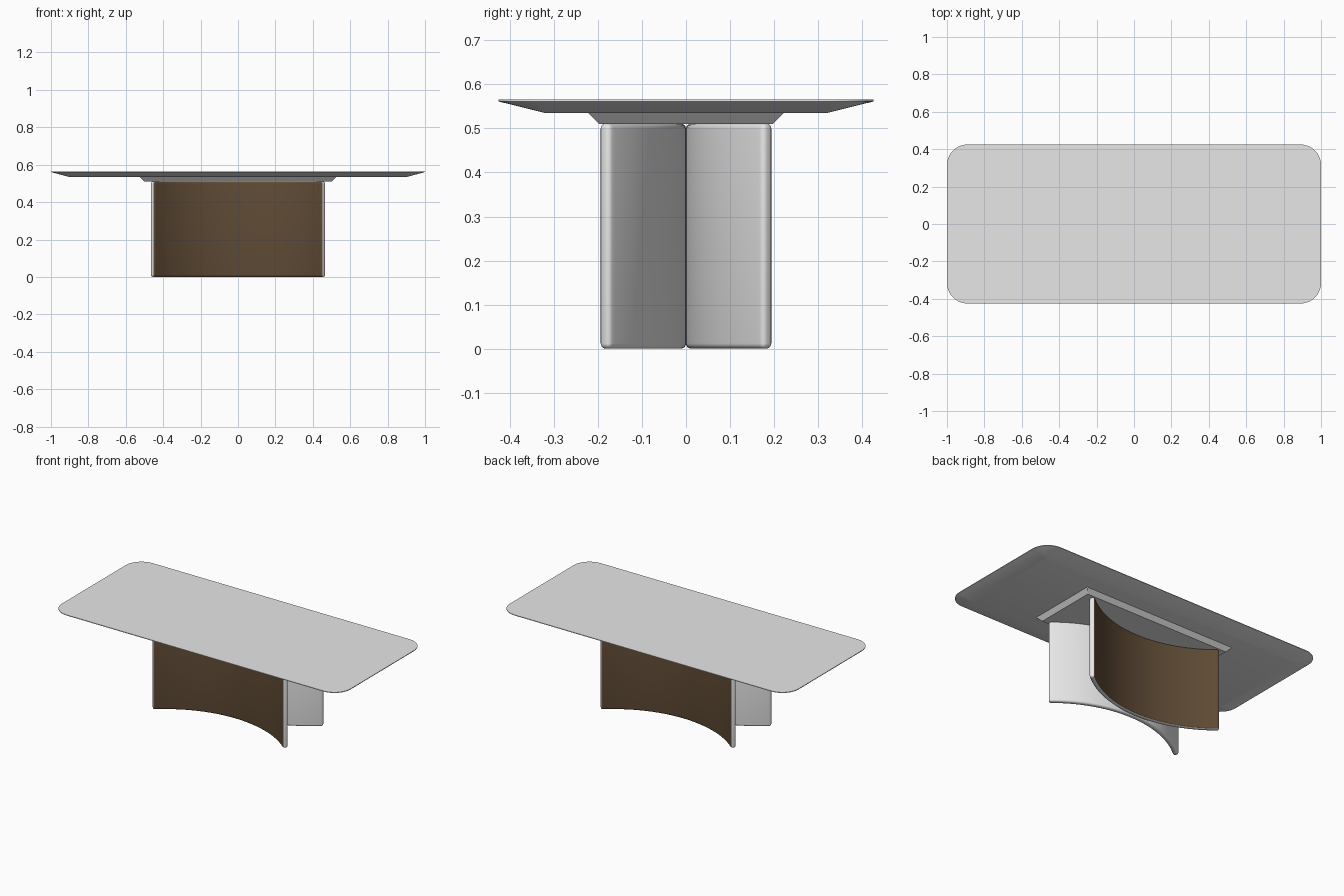
import bpy, bmesh, math
from mathutils import Vector

if "Cube" in bpy.data.objects:
    bpy.data.objects.remove(bpy.data.objects["Cube"])


def material(name, rgb):
    m = bpy.data.materials.new(name)
    m.diffuse_color = (*rgb, 1)
    m.use_nodes = True
    m.node_tree.nodes["Principled BSDF"].inputs["Base Color"].default_value = m.diffuse_color
    return m


GREY = material("light grey", (0.8, 0.8, 0.8))
BROWN = material("dark brown", (0.115, 0.07, 0.036))


def finish(name, bm, mats, angle):
    bmesh.ops.recalc_face_normals(bm, faces=bm.faces)
    me = bpy.data.meshes.new(name)
    bm.to_mesh(me)
    bm.free()
    ob = bpy.data.objects.new(name, me)
    bpy.context.collection.objects.link(ob)
    for m in mats:
        me.materials.append(m)
    bpy.ops.object.select_all(action='DESELECT')
    ob.select_set(True)
    bpy.context.view_layer.objects.active = ob
    bpy.ops.object.shade_smooth_by_angle(angle=math.radians(angle))
    return ob


def rounded_rect(hx, hy, r, n):
    pts = []
    for k, (sx, sy) in enumerate([(1, 1), (-1, 1), (-1, -1), (1, -1)]):
        for i in range(n + 1):
            a = math.pi / 2 * (k + i / n)
            pts.append((sx * (hx - r) + r * math.cos(a), sy * (hy - r) + r * math.sin(a)))
    return pts


def slab(name, levels, n):
    """Stack of rounded rectangles: (half x, half y, radius, z)."""
    bm = bmesh.new()
    rings = [[bm.verts.new((x, y, z)) for x, y in rounded_rect(hx, hy, r, n)]
             for hx, hy, r, z in levels]
    for a, b in zip(rings, rings[1:]):
        for i in range(len(a)):
            j = (i + 1) % len(a)
            bm.faces.new((a[i], a[j], b[j], b[i]))
    bm.faces.new(rings[0])
    bm.faces.new(rings[-1])
    return finish(name, bm, [GREY], 20)


# table top with chamfered underside, and the mounting plate below it
slab("table_top", [(0.905, 0.32, 0.005, 0.535), (1.0, 0.425, 0.11, 0.561),
                   (1.0, 0.425, 0.11, 0.565)], 10)
slab("mounting_plate", [(0.5, 0.197, 0.001, 0.51), (0.525, 0.222, 0.001, 0.535)], 1)

# curved legs, back to back, brown on the concave side
R, T, HALF, H, SEG = 0.72, 0.031, math.radians(40.8), 0.511, 48


def leg(name, side):
    centre = Vector((0, side * R, 0))
    bm = bmesh.new()
    cols = []
    for i in range(SEG + 1):
        a = -HALF + 2 * HALF * i / SEG
        d = Vector((math.sin(a), -side * math.cos(a), 0))
        cols.append([bm.verts.new(centre + d * r + Vector((0, 0, z)))
                     for r, z in ((R, 0), (R, H), (R - T, H), (R - T, 0))])
    for a, b in zip(cols, cols[1:]):
        for k in range(4):
            m = (k + 1) % 4
            bm.faces.new((a[k], a[m], b[m], b[k]))
    bm.faces.new(cols[0])
    bm.faces.new(cols[-1])
    bmesh.ops.recalc_face_normals(bm, faces=bm.faces)
    sharp = [e for e in bm.edges if e.calc_face_angle(0) > 0.8]
    bmesh.ops.bevel(bm, geom=sharp, offset=0.012, segments=5, profile=0.5,
                    affect='EDGES', clamp_overlap=True)
    bm.normal_update()
    for f in bm.faces:
        inward = centre - f.calc_center_median()
        inward.z = 0
        f.material_index = 1 if f.normal.dot(inward.normalized()) > 0.6 else 0
    return finish(name, bm, [GREY, BROWN], 40)


leg("front_leg", -1)
leg("back_leg", 1)
